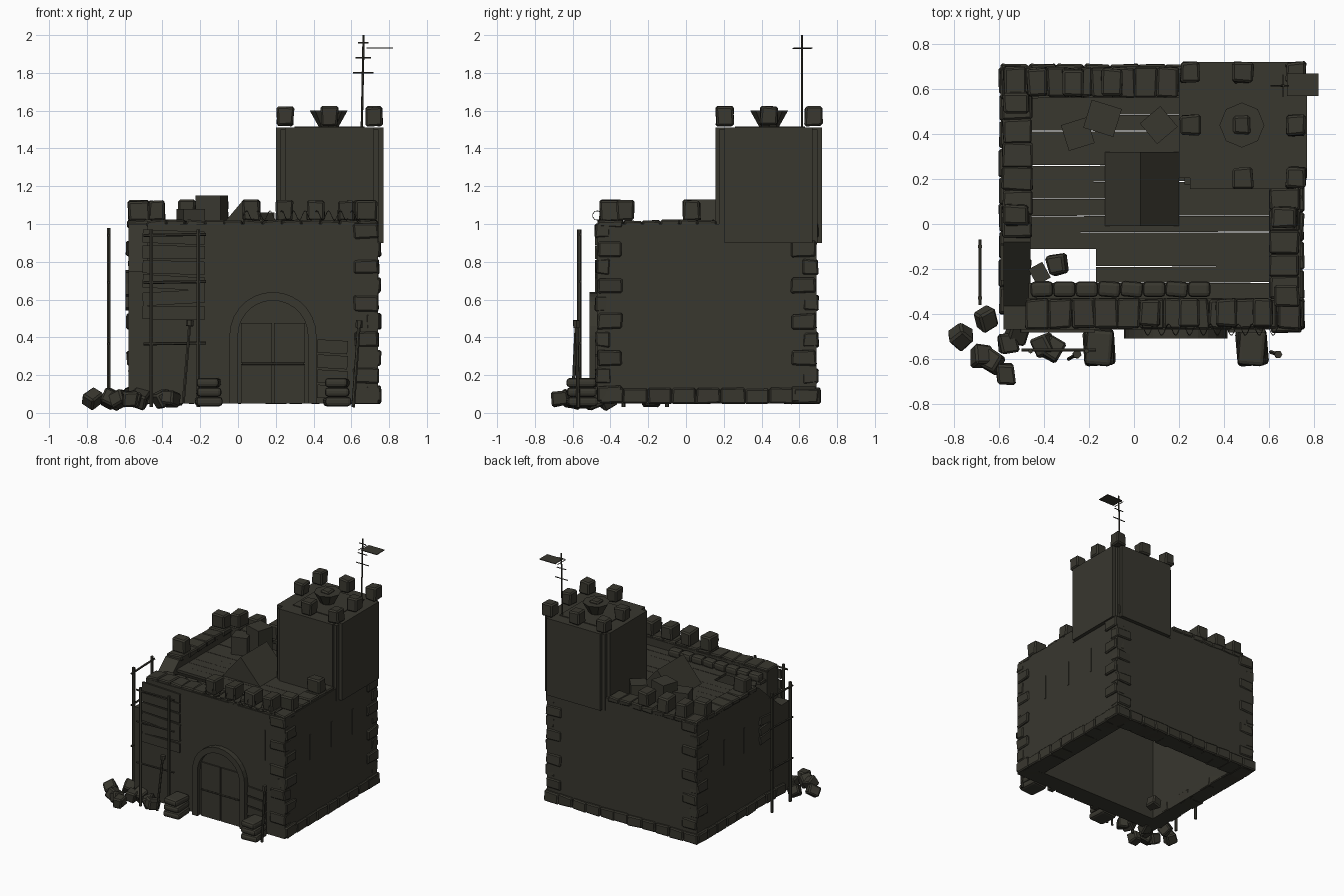
import bpy, bmesh, math, random
from mathutils import Vector, Matrix

if "Cube" in bpy.data.objects:
    bpy.data.objects.remove(bpy.data.objects["Cube"])
random.seed(4)

stone = bpy.data.materials.new("dark_stone")
stone.use_nodes = True
COLOR = (0.04, 0.038, 0.028, 1)
stone.diffuse_color = COLOR
stone.node_tree.nodes["Principled BSDF"].inputs["Base Color"].default_value = COLOR


def finish(name, bm, bevel=0):
    bmesh.ops.recalc_face_normals(bm, faces=bm.faces)
    mesh = bpy.data.meshes.new(name)
    bm.to_mesh(mesh)
    bm.free()
    mesh.materials.append(stone)
    ob = bpy.data.objects.new(name, mesh)
    bpy.context.collection.objects.link(ob)
    if bevel:
        mod = ob.modifiers.new("worn_edges", 'BEVEL')
        mod.width = bevel
        mod.segments = 1
    return ob


def add_box(bm, c, s, jitter=0.0, rot=None):
    m = Matrix.Translation(c)
    if rot:
        m = m @ Matrix.Rotation(rot[2], 4, 'Z') @ Matrix.Rotation(rot[1], 4, 'Y') @ Matrix.Rotation(rot[0], 4, 'X')
    verts = bmesh.ops.create_cube(bm, size=1, matrix=m @ Matrix.Diagonal((*s, 1)))["verts"]
    for v in verts:
        v.co += Vector([random.uniform(-jitter, jitter) for _ in range(3)])


def boxes(name, items, jitter=0.0, bevel=0):
    bm = bmesh.new()
    for c, s, *rot in items:
        add_box(bm, c, s, jitter, rot[0] if rot else None)
    return finish(name, bm, bevel)


def span(x0, x1, y0, y1, z0, z1):
    return ((x0 + x1) / 2, (y0 + y1) / 2, (z0 + z1) / 2), (x1 - x0, y1 - y0, z1 - z0)


def prism(name, pts, axis, a, b):
    """Extrude a 2D outline along the x or y axis."""
    bm = bmesh.new()
    put = (lambda p, t: (t, *p)) if axis == 'x' else (lambda p, t: (p[0], t, p[1]))
    face = bm.faces.new([bm.verts.new(put(p, a)) for p in pts])
    ext = bmesh.ops.extrude_face_region(bm, geom=[face])["geom"]
    shift = Vector((b - a, 0, 0)) if axis == 'x' else Vector((0, b - a, 0))
    bmesh.ops.translate(bm, vec=shift, verts=[g for g in ext if isinstance(g, bmesh.types.BMVert)])
    return finish(name, bm)


def rods(name, items, sides=6):
    bm = bmesh.new()
    for p, q, r in items:
        p, q = Vector(p), Vector(q)
        m = Matrix.Translation((p + q) / 2) @ (q - p).to_track_quat('Z', 'Y').to_matrix().to_4x4()
        bmesh.ops.create_cone(bm, cap_ends=True, segments=sides, radius1=r, radius2=r,
                              depth=(q - p).length, matrix=m)
    return finish(name, bm)


# Main walls, the left one broken down towards the front
boxes("front_wall", [span(-0.58, 0.74, -0.47, -0.33, 0.05, 0.75), span(-0.48, 0.74, -0.47, -0.33, 0.75, 1.0)])
boxes("back_wall", [span(-0.58, 0.74, 0.57, 0.69, 0.05, 1.0)])
boxes("right_wall", [span(0.6, 0.74, -0.33, 0.57, 0.05, 1.0)])
prism("left_wall", [(-0.4, 0.05), (0.6, 0.05), (0.6, 1.0), (-0.08, 1.0), (-0.4, 0.72)], 'x', -0.58, -0.46)


# Worn coping stones along the wall tops and slabs along the base
def course(x0, y0, x1, y1, z, h, width, n):
    out = []
    for i in range(n):
        t = (i + 0.5) / n
        lx, ly = abs(x1 - x0) / n, abs(y1 - y0) / n
        out.append(((x0 + (x1 - x0) * t, y0 + (y1 - y0) * t, z), (lx or width, ly or width, h)))
    return out


boxes("coping_stones", course(-0.48, -0.4, 0.74, -0.4, 1.0, 0.04, 0.13, 12)
      + course(-0.58, 0.63, 0.2, 0.63, 1.0, 0.04, 0.13, 8)
      + course(0.67, -0.33, 0.67, 0.16, 1.0, 0.04, 0.13, 5)
      + course(-0.52, -0.06, -0.52, 0.57, 1.0, 0.04, 0.13, 6), 0.006, 0.008)
boxes("base_stones", course(-0.59, 0.63, 0.75, 0.63, 0.09, 0.08, 0.16, 11)
      + course(0.68, -0.46, 0.68, 0.7, 0.09, 0.08, 0.15, 9)
      + course(-0.53, -0.4, -0.53, 0.7, 0.09, 0.08, 0.14, 9), 0.005, 0.008)

# Corner stones with alternating long sides
quoins = []
for cx, cy, sx, sy in ((0.755, -0.48, -1, 1), (0.755, 0.7, -1, -1), (-0.59, 0.7, 1, -1)):
    for i in range(10):
        lx, ly = (0.13, 0.08) if i % 2 else (0.08, 0.13)
        off = 0.012 * (i % 2)
        quoins.append(((cx + sx * (lx / 2 + off), cy + sy * (ly / 2 + 0.012 - off), 0.1 + i * 0.096),
                       (lx, ly, 0.08)))
boxes("corner_stones", quoins, 0.006, 0.008)

# Battlements on the walls
spots = [(x, -0.395) for x in (0.07, 0.245, 0.41, 0.57)] + [(x, 0.63) for x in (-0.43, -0.27, -0.1)]
boxes("front_and_back_battlements", [((x, y, 1.07), (0.09, 0.12, 0.11)) for x, y in spots], 0.006, 0.01)
spots = [(0.67, 0.03), (0.68, -0.32), (-0.525, 0.04), (-0.525, 0.54)]
boxes("side_battlements", [((x, y, 1.07), (0.11, 0.09, 0.11)) for x, y in spots], 0.006, 0.01)

# Plank roof deck with gaps and a hole in the front corner
deck = []
for i in range(12):
    y = -0.3 + i * 0.075
    left = -0.17 if -0.29 < y < -0.1 else -0.47
    deck.append(((left / 2 + 0.31, y, 0.93), (0.62 - left, 0.07 + 0.005 * (i % 3 != 1), 0.02),
                 (0, 0, random.uniform(-0.004, 0.004))))
boxes("roof_planks", deck)
boxes("broken_plank", [((-0.42, -0.22, 0.93), (0.07, 0.08, 0.02), (0, 0, 0.5))])

# Things lying on the roof
prism("roof_hatch", [(-0.13, 0.94), (0.2, 0.94), (0.03, 1.13)], 'y', -0.01, 0.32)
boxes("crates", [((-0.25, 0.4, 1.01), (0.12, 0.12, 0.14), (0, 0, 0.3)),
                 ((-0.14, 0.47, 1.05), (0.14, 0.13, 0.2), (0, 0, -0.3)),
                 ((0.11, 0.44, 1.0), (0.12, 0.12, 0.12), (0, 0, 0.7))])


def sacks(name, items):
    bm = bmesh.new()
    for c, s in items:
        m = Matrix.Translation(c) @ Matrix.Rotation(random.uniform(-0.1, 0.1), 4, 'Z') @ Matrix.Diagonal((*s, 1))
        vs = bmesh.ops.create_cube(bm, size=1, matrix=m)["verts"]
    ob = finish(name, bm)
    mod = ob.modifiers.new("soft", 'BEVEL')
    mod.width, mod.segments = 0.018, 2


sacks("parapet_sandbags", [((-0.41 + i * 0.1, -0.29, 0.965), (0.1, 0.07, 0.06)) for i in range(8)])
sacks("door_sandbags", [((x, -0.55, 0.06 + i * 0.05), (0.14 - 0.01 * i, 0.16, 0.05))
                        for x in (-0.155, 0.525) for i in range(3)])

# Tower with a plate on each side and an open notch at each corner
boxes("tower_core", [span(0.225, 0.745, 0.175, 0.695, 0.9, 1.5)])
boxes("tower_plates", [span(0.25, 0.72, 0.155, 0.72, 0.9, 1.51), span(0.2, 0.77, 0.205, 0.67, 0.9, 1.51)])
boxes("tower_floor", [span(0.3, 0.67, 0.26, 0.63, 1.505, 1.516)])
spots = [(x, y) for x in (0.25, 0.485, 0.72) for y in (0.205, 0.44, 0.675)
         if (x, y) not in ((0.25, 0.205), (0.485, 0.44))]
boxes("tower_battlements", [((x, y, 1.57), (0.09, 0.09, 0.1)) for x, y in spots], 0.006, 0.01)

# Fire bowl on the tower
bm = bmesh.new()
bmesh.ops.create_cone(bm, cap_ends=True, segments=8, radius1=0.05, radius2=0.1, depth=0.09,
                      matrix=Matrix.Translation((0.48, 0.44, 1.555)))
finish("fire_bowl", bm)
boxes("fire_block", [((0.48, 0.44, 1.58), (0.08, 0.08, 0.07))], 0.006, 0.01)

# Mast with cross bars and flag
mast = [((0.655, 0.615, 1.5), (0.665, 0.615, 2.0), 0.006)]
for z, w in ((1.8, 0.055), (1.88, 0.04), (1.96, 0.027)):
    mast += [((0.663 - w, 0.615, z), (0.663 + w, 0.615, z), 0.004)]
mast += [((0.663, 0.565, 1.93), (0.663, 0.665, 1.93), 0.003)]
rods("mast", mast)
boxes("flag", [((0.75, 0.62, 1.932), (0.14, 0.1, 0.005))])

# Arched doorway
cx, spring = 0.185, 0.41


def arch(r, foot, a=0, b=math.pi, n=14):
    pts = [(cx + r * math.cos(a + (b - a) * i / n), spring + r * math.sin(a + (b - a) * i / n)) for i in range(n + 1)]
    return [(cx + r, foot)] + pts + [(cx - r, foot)]


prism("door_surround", arch(0.23, 0.05) + arch(0.185, 0.05)[::-1], 'y', -0.51, -0.46)
prism("door_back", arch(0.186, 0.05), 'y', -0.474, -0.46)
boxes("door_leaves", [span(cx + a, cx + a + 0.165, -0.485, -0.47, z, z + 0.21)
                      for a in (-0.17, 0.005) for z in (0.05, 0.265)])
rods("door_bar", [((0.02, -0.488, 0.26), (0.35, -0.488, 0.26), 0.006)])

# Planks patching the front wall, the side window and the wall by the door
boxes("front_patch_planks", [((-0.34, -0.475, 0.53 + i * 0.08), (0.33, 0.015, 0.07),
                              (0, random.uniform(-0.06, 0.06), 0)) for i in range(6)])
boxes("side_patch_planks", [((-0.587, -0.17, 0.58 + i * 0.07), (0.015, 0.16, 0.06),
                             (random.uniform(-0.1, 0.1), 0, 0)) for i in range(3)])
boxes("leaning_boards", [((0.5, -0.475, 0.11 + i * 0.08), (0.16, 0.015, 0.07), (0, 0.06, 0)) for i in range(4)])

# Arrow slits
slits = [((0.565, -0.471, 0.75), (0.012, 0.006, 0.24))]
slits += [((0.741, y, 0.66), (0.006, 0.014, 0.2)) for y in (-0.15, 0.12, 0.38)]
slits += [((-0.581, y, 0.65), (0.006, 0.014, 0.2)) for y in (0.1, 0.35)]
boxes("arrow_slits", slits)

# Scaffolding round the broken corner
poles = [((x, -0.565, 0.03), (x, -0.565, 0.97), 0.011) for x in (-0.46, -0.21)]
poles += [((-0.685, y, 0.03), (-0.685, y, 0.98), 0.011) for y in (-0.33, -0.1)]
for z in (0.365, 0.69, 0.94):
    poles += [((-0.5, -0.56, z), (-0.17, -0.56, z + 0.005), 0.008),
              ((-0.685, -0.36, z), (-0.685, -0.07, z + 0.01), 0.008)]
rods("scaffolding", poles)

# Leaning shafts beside the door
rods("leaning_shafts", [((-0.29, -0.6, 0.05), (-0.255, -0.58, 0.48), 0.009),
                        ((-0.255, -0.58, 0.46), (-0.253, -0.578, 0.49), 0.02),
                        ((0.61, -0.57, 0.03), (0.64, -0.58, 0.46), 0.01),
                        ((0.64, -0.58, 0.45), (0.642, -0.58, 0.49), 0.018)])

# Fallen stones
rubble = [(-0.77, -0.5), (-0.66, -0.42), (-0.68, -0.59), (-0.57, -0.67), (-0.56, -0.53), (-0.52, -0.48),
          (-0.36, -0.56), (-0.63, -0.61), (-0.4, -0.54), (-0.34, -0.18)]
boxes("fallen_stones", [((x, y, 0.075), (0.08, 0.09, 0.08), tuple(random.uniform(-0.6, 0.6) for _ in range(3)))
                        for x, y in rubble], 0.006, 0.01)

# Wire coil along the front parapet
curve = bpy.data.curves.new("wire_coil", 'CURVE')
curve.dimensions = '3D'
curve.bevel_depth, curve.bevel_resolution = 0.002, 0
line = curve.splines.new('POLY')
count = 90
line.points.add(count - 1)
for i, p in enumerate(line.points):
    a = i * math.tau / 9
    p.co = (0.03 + 0.62 * i / count, -0.47 + 0.025 * math.cos(a), 1.045 + 0.025 * math.sin(a), 1)
curve.materials.append(stone)
bpy.context.collection.objects.link(bpy.data.objects.new("wire_coil", curve))
